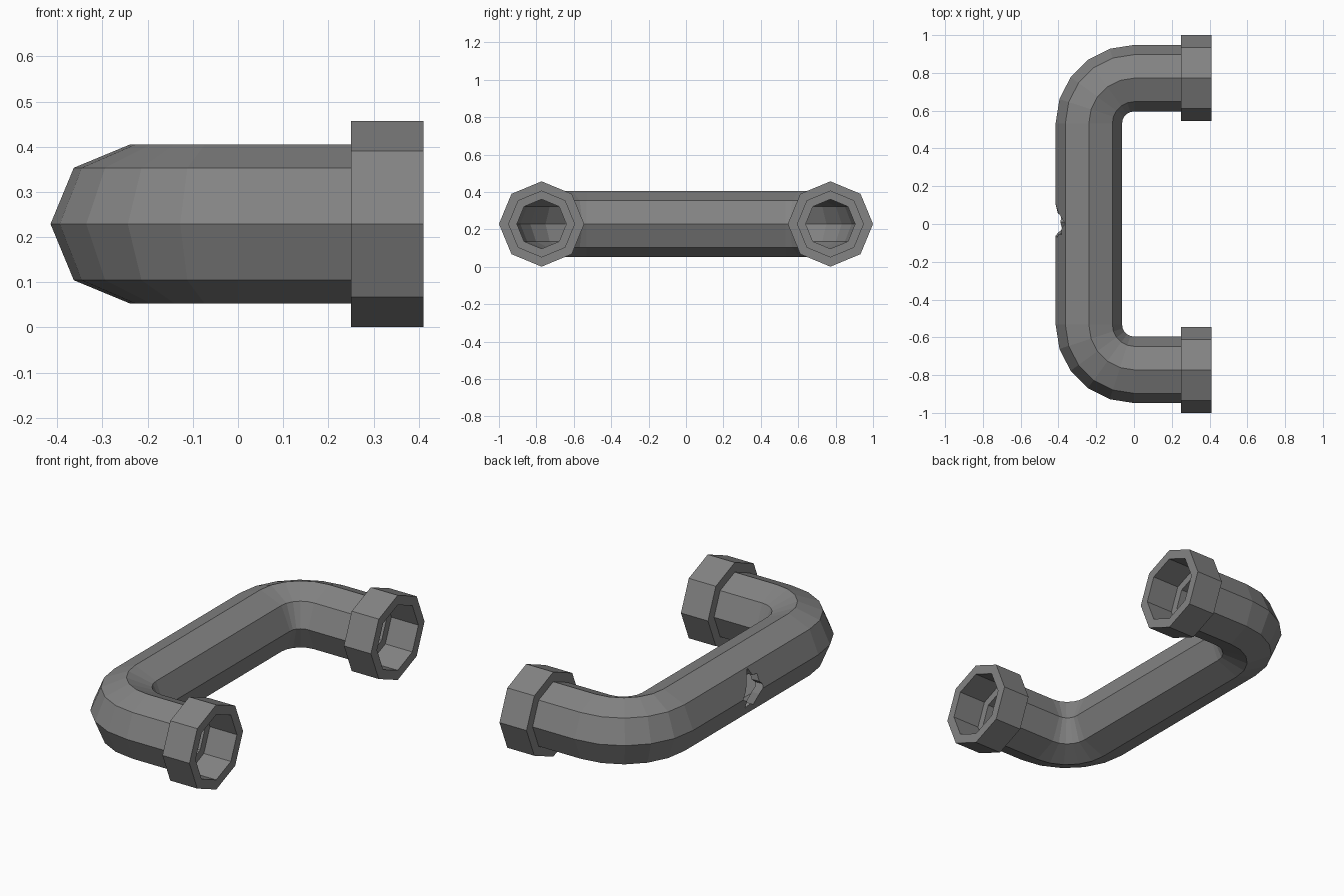
import bpy, bmesh
from math import sin, cos, pi, radians
from mathutils import Vector

if "Cube" in bpy.data.objects:
    bpy.data.objects.remove(bpy.data.objects["Cube"])

SIDES, Z = 8, 0.229
ARM_Y, SPINE_X, BEND = 0.772, -0.239, 0.239
R_OUT, R_IN, R_COLLAR = 0.176, 0.132, 0.228
X_JOIN, X_END = 0.25, 0.411

dark_grey = bpy.data.materials.new("dark_grey")
dark_grey.diffuse_color = (0.228, 0.228, 0.228, 1)
dark_grey.use_nodes = True
dark_grey.node_tree.nodes["Principled BSDF"].inputs["Base Color"].default_value = dark_grey.diffuse_color


def make_object(name, bm):
    bmesh.ops.recalc_face_normals(bm, faces=bm.faces)
    mesh = bpy.data.meshes.new(name)
    bm.to_mesh(mesh)
    bm.free()
    mesh.materials.append(dark_grey)
    obj = bpy.data.objects.new(name, mesh)
    bpy.context.collection.objects.link(obj)
    return obj


def hollow_sweep(name, path, r_out, r_in):
    """Octagonal tube along a flat path of (point, sideways normal) pairs."""
    bm = bmesh.new()

    def rings(radius):
        return [[bm.verts.new(p + n * radius * cos(2 * pi * i / SIDES)
                              + Vector((0, 0, radius * sin(2 * pi * i / SIDES))))
                 for i in range(SIDES)] for p, n in path]

    def bridge(a, b):
        for i in range(SIDES):
            j = (i + 1) % SIDES
            bm.faces.new((a[i], a[j], b[j], b[i]))

    outer, inner = rings(r_out), rings(r_in)
    for shell in (outer, inner):
        for a, b in zip(shell, shell[1:]):
            bridge(a, b)
    for k in (0, -1):
        bridge(outer[k], inner[k])
    return make_object(name, bm)


# pipe path: straight arm and five-segment bend, mirrored for the other half
half = [(Vector((X_JOIN, ARM_Y, Z)), Vector((0, 1, 0)))]
for i in range(6):
    a = radians(18 * i)
    n = Vector((-sin(a), cos(a), 0))
    half.append((Vector((0, ARM_Y - BEND, Z)) + n * BEND, n))
flip = Vector((1, -1, 1))
path = half + [(p * flip, n * flip) for p, n in reversed(half)]
pipe = hollow_sweep("pipe", path, R_OUT, R_IN)

# jagged crack broken through the ridge of the long section
crack = [(0.11, 0.0), (0.065, 0.035), (0.03, 0.09), (0.0, 0.13),
         (-0.02, 0.085), (-0.06, 0.08), (-0.055, 0.04), (-0.075, 0.02),
         (-0.05, -0.03), (-0.03, -0.09), (0.01, -0.065), (0.05, -0.08),
         (0.06, -0.03)]
bm = bmesh.new()
face = bm.faces.new([bm.verts.new((-0.5, y, Z + z)) for y, z in crack])
ext = bmesh.ops.extrude_face_region(bm, geom=[face])
# slight inward taper so the broken edges slope
for v in ext["geom"]:
    if isinstance(v, bmesh.types.BMVert):
        v.co = Vector((SPINE_X, v.co.y * 0.85, Z + (v.co.z - Z) * 0.85))
cutter = make_object("crack_cutter", bm)
cutter.hide_render = True
mod = pipe.modifiers.new("crack", "BOOLEAN")
mod.operation = "DIFFERENCE"
mod.solver = "EXACT"
mod.object = cutter
bpy.context.view_layer.objects.active = pipe
bpy.ops.object.modifier_apply(modifier=mod.name)
bpy.data.objects.remove(cutter)

# end collars
for side, name in ((1, "collar_back"), (-1, "collar_front")):
    ends = [(Vector((x, side * ARM_Y, Z)), Vector((0, side, 0)))
            for x in (X_JOIN, X_END)]
    hollow_sweep(name, ends, R_COLLAR, R_OUT)
